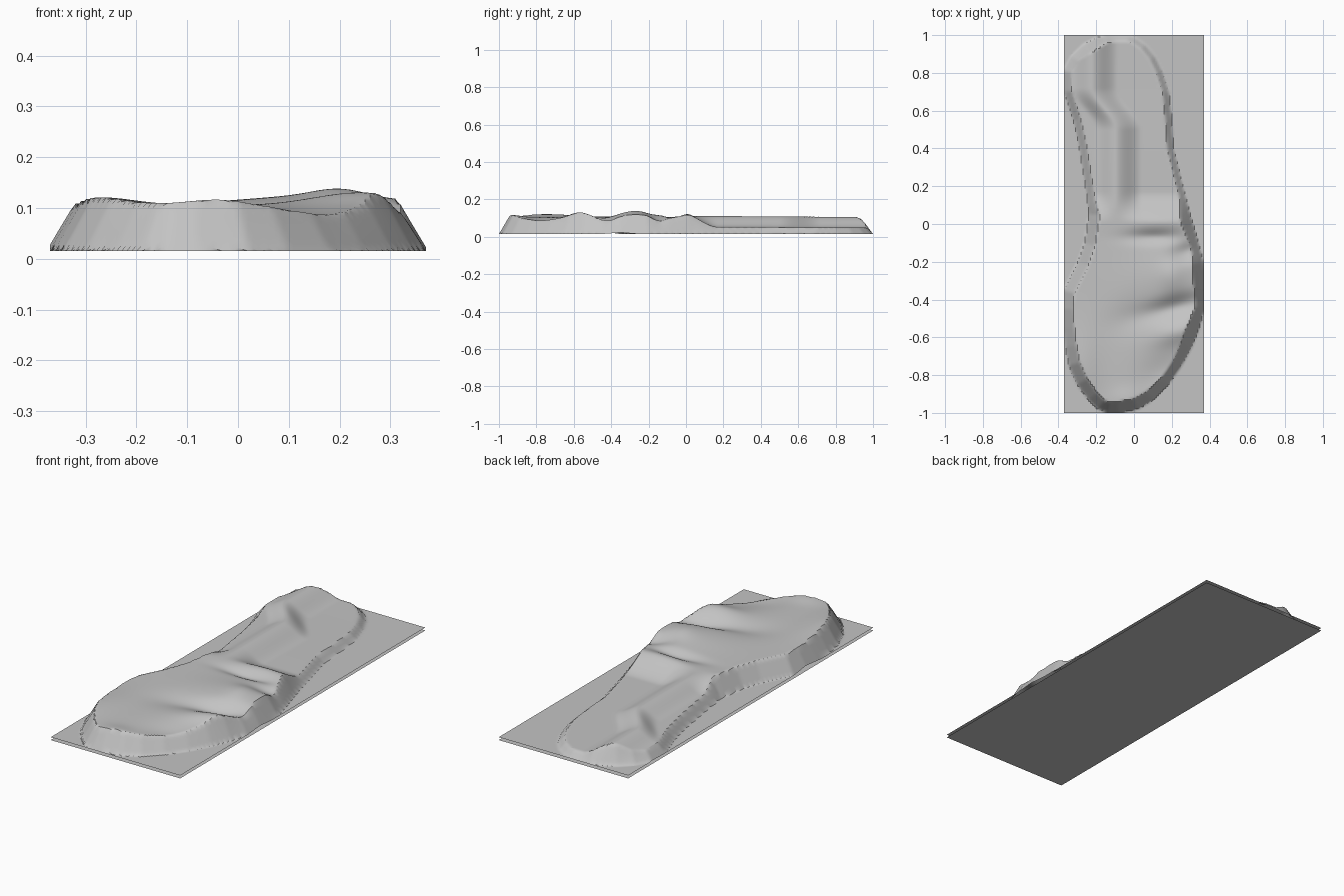
import bpy, bmesh, math
from mathutils import Vector
from mathutils.geometry import intersect_point_line

cube = bpy.data.objects.get("Cube")
if cube:
    bpy.data.objects.remove(cube, do_unlink=True)

HALF_W, HALF_L, FLOOR = 0.37, 1.0, 0.015

grey = bpy.data.materials.new("plain grey")
grey.use_nodes = True
colour = (0.55, 0.55, 0.55, 1)
grey.diffuse_color = colour
grey.node_tree.nodes["Principled BSDF"].inputs["Base Color"].default_value = colour

# Sole outline: y, left edge x, right edge x
ROWS = [(-1, -.14, -.08), (-.98, -.19, .02), (-.93, -.24, .1), (-.85, -.3, .18),
        (-.75, -.345, .25), (-.65, -.363, .305), (-.55, -.372, .345), (-.45, -.378, .37),
        (-.35, -.37, .375), (-.2, -.295, .367), (-.1, -.26, .342), (.05, -.237, .298),
        (.2, -.257, .26), (.4, -.288, .21), (.55, -.32, .2), (.7, -.37, .185),
        (.81, -.372, .15), (.89, -.33, .11), (.95, -.265, .06), (.985, -.2, .01), (1, -.15, -.03)]
LOOP = [Vector((l, y, 0)) for y, l, r in ROWS] + [Vector((r, y, 0)) for y, l, r in reversed(ROWS)]

# Bumps (+) and hollows (-) in the forefoot: x, y, radius x, radius y, tilt, height
BUMPS = [(.15, .01, .16, .045, 0, .012), (.1, -.07, .14, .035, 0, -.02),
         (.16, -.27, .2, .15, .15, .018), (.2, -.27, .07, .09, .15, .014),
         (.3, -.14, .1, .05, .3, -.028), (.22, -.44, .17, .055, .25, -.035),
         (.24, -.57, .13, .06, .25, .024), (.17, -.78, .14, .1, .5, -.02),
         (-.27, -.75, .09, .2, 0, .014), (-.04, -.93, .08, .06, 0, .01),
         (-.02, -.5, .12, .09, .4, -.01)]


def smooth(a, b, t):
    t = min(max((t - a) / (b - a), 0), 1)
    return t * t * (3 - 2 * t)


def inside_distance(x, y):
    """Distance to the outline, or zero outside it."""
    for (y0, l0, r0), (y1, l1, r1) in zip(ROWS, ROWS[1:]):
        if y0 <= y <= y1:
            t = (y - y0) / (y1 - y0)
            if not l0 + t * (l1 - l0) < x < r0 + t * (r1 - r0):
                return 0
    p, best = Vector((x, y, 0)), 1
    for a, b in zip(LOOP, LOOP[1:] + LOOP[:1]):
        _, t = intersect_point_line(p, a, b)
        best = min(best, (p - a.lerp(b, min(max(t, 0), 1))).length)
    return best


def top_height(x, y):
    """Height of the foot bed."""
    h = 0.107
    for cx, cy, rx, ry, tilt, amp in BUMPS:
        dx, dy = x - cx, y - cy
        u = (dx * math.cos(tilt) + dy * math.sin(tilt)) / rx
        v = (dy * math.cos(tilt) - dx * math.sin(tilt)) / ry
        h += amp * math.exp(-u * u - v * v)
    # Crest along the arch, bending outward at the heel and falling to low rims
    crest = -0.1 - 0.125 * smooth(0.5, 0.72, y)
    drop = 0.058 * smooth(crest, crest + 0.14, x) + 0.045 * smooth(crest + 0.01, crest - 0.11, x)
    h += 0.004 * smooth(-0.1, 0.1, y) * smooth(0.9, 0.2, y)
    return h - drop * smooth(0.0, 0.17, y)


def relief(x, y):
    """Sheet level outside the outline, sloping walls and foot bed inside."""
    height = top_height(x, y) - FLOOR
    return FLOOR + height * min(inside_distance(x, y) / (0.02 + 0.38 * height), 1)


def add_sheet(name, nx, ny, shape):
    bm = bmesh.new()
    bmesh.ops.create_grid(bm, x_segments=nx, y_segments=ny, size=1)
    for v in bm.verts:
        x, y = v.co.x * HALF_W, v.co.y * HALF_L
        v.co = (x, y, shape(x, y))
    mesh = bpy.data.meshes.new(name)
    bm.to_mesh(mesh)
    bm.free()
    mesh.materials.append(grey)
    obj = bpy.data.objects.new(name, mesh)
    bpy.context.collection.objects.link(obj)
    return obj


# Foot-shaped relief rising from a thin sheet, above a separate backing sheet
foot = add_sheet("foot_relief", 74, 200, relief)
add_sheet("backing_sheet", 1, 1, lambda x, y: 0)

bpy.context.view_layer.objects.active = foot
foot.select_set(True)
bpy.ops.object.shade_smooth_by_angle(angle=math.radians(30))
